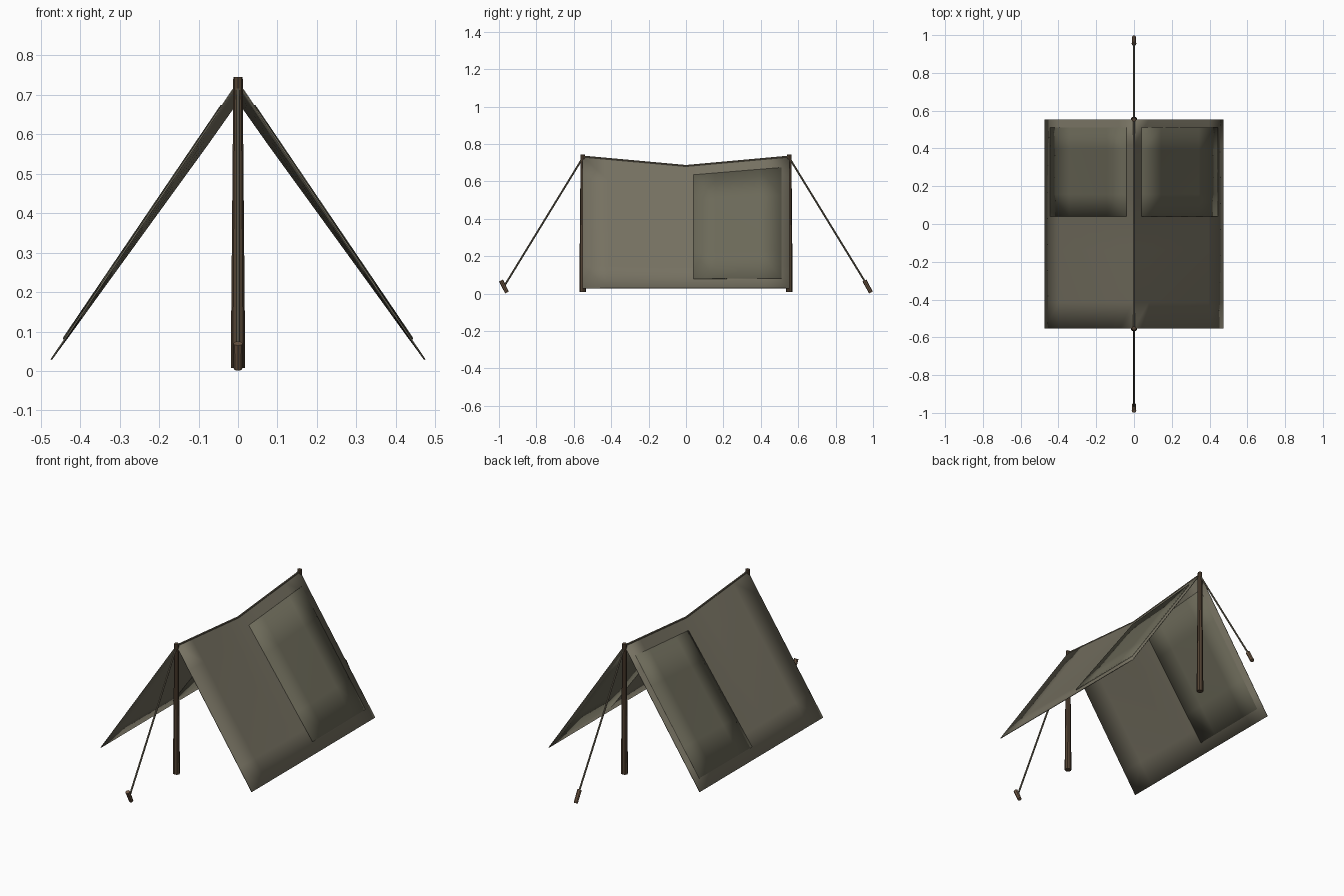
import bpy, bmesh, math
from mathutils import Vector

if "Cube" in bpy.data.objects:
    bpy.data.objects.remove(bpy.data.objects["Cube"])


def material(name, rgb):
    m = bpy.data.materials.new(name)
    m.diffuse_color = (*rgb, 1)
    m.use_nodes = True
    m.node_tree.nodes["Principled BSDF"].inputs["Base Color"].default_value = m.diffuse_color
    return m


CANVAS = material("canvas", (0.18, 0.165, 0.12))
PATCH = material("patch_cloth", (0.15, 0.143, 0.10))
WOOD = material("dark_wood", (0.085, 0.055, 0.033))
PEG = material("peg_wood", (0.16, 0.10, 0.06))
ROPE = material("rope", (0.15, 0.13, 0.09))


def finish(bm, name, mat):
    bmesh.ops.recalc_face_normals(bm, faces=bm.faces)
    me = bpy.data.meshes.new(name)
    bm.to_mesh(me)
    bm.free()
    ob = bpy.data.objects.new(name, me)
    bpy.context.collection.objects.link(ob)
    me.materials.append(mat)
    return ob


def smooth(ob, angle=30):
    bpy.ops.object.select_all(action='DESELECT')
    ob.select_set(True)
    bpy.context.view_layer.objects.active = ob
    bpy.ops.object.shade_smooth_by_angle(angle=math.radians(angle))


def tube(name, path, sides, mat):
    """Capped tube through (point, radius) pairs."""
    bm = bmesh.new()
    axis = (Vector(path[-1][0]) - Vector(path[0][0])).normalized()
    u = Vector((1, 0, 0))
    v = axis.cross(u).normalized()
    rings = []
    for p, r in path:
        rings.append([bm.verts.new(Vector(p) + r * (u * math.cos(a) + v * math.sin(a)))
                      for a in (2 * math.pi * i / sides for i in range(sides))])
    for a, b in zip(rings, rings[1:]):
        for i in range(sides):
            j = (i + 1) % sides
            bm.faces.new((a[i], a[j], b[j], b[i]))
    bm.faces.new(rings[0])
    bm.faces.new(rings[-1])
    return finish(bm, name, mat)


def slope(side, t, y):
    """Point on the canvas: t = 0 at the sagging ridge, 1 at the hem."""
    ridge = 0.685 + 0.05 * abs(y) / 0.553
    return Vector((side * 0.475 * t, y, ridge + (0.03 - ridge) * t))


def cloth(name, ts, ys, thickness, offset, mat, sides):
    bm = bmesh.new()
    cols = [(s, t) for s, t in ts] if sides is None else [(sides, t) for t in ts]
    grid = [[bm.verts.new(slope(s, t, y)) for y in ys] for s, t in cols]
    for a, b in zip(grid, grid[1:]):
        for i in range(len(ys) - 1):
            bm.faces.new((a[i], a[i + 1], b[i + 1], b[i]))
    ob = finish(bm, name, mat)
    # outward normals up, so the solidify offset is predictable
    if sum(p.normal.z for p in ob.data.polygons) < 0:
        ob.data.flip_normals()
    mod = ob.modifiers.new("thickness", 'SOLIDIFY')
    mod.thickness = thickness
    mod.offset = offset
    return ob


# canvas sheet draped over the ridge
steps = [i / 6 for i in range(7)]
profile = [(-1, t) for t in reversed(steps)] + [(1, t) for t in steps[1:]]
sheet = cloth("canvas_sheet", profile, [-0.553 + 0.553 * i / 4 for i in range(9)],
              0.004, -1, CANVAS, None)
smooth(sheet)

# sewn patches on the back half of both slopes
for side, label in ((-1, "left"), (1, "right")):
    patch = cloth("patch_" + label, [0.084 + 0.842 * i / 4 for i in range(5)],
                  [0.04 + 0.47 * i / 4 for i in range(5)], 0.009, 0, PATCH, side)
    smooth(patch)

# ridge rope following the sag
for s, label in ((-1, "front"), (1, "back")):
    smooth(tube("ridge_rope_" + label,
                [((0, 0, 0.683), 0.005), ((0, s * 0.55, 0.733), 0.005)], 8, ROPE))

    # tapered support pole
    rings = [(0.008, 0.018), (0.11, 0.0175), (0.33, 0.0155), (0.55, 0.0135), (0.745, 0.012)]
    pole = tube("pole_" + label, [((0, s * 0.552, z), r) for z, r in rings], 8, WOOD)

    # guy rope from the pole top to its peg
    smooth(tube("guy_rope_" + label,
                [((0, s * 0.55, 0.73), 0.005), ((0, s * 0.972, 0.04), 0.005)], 8, ROPE))

# ground pegs, both leaning the same way
for label, y0, y1 in (("front", -0.989, -0.957), ("back", 0.954, 0.989)):
    tube("peg_" + label, [((0, y0, 0.07), 0.012), ((0, y1, 0.006), 0.011)], 8, PEG)
